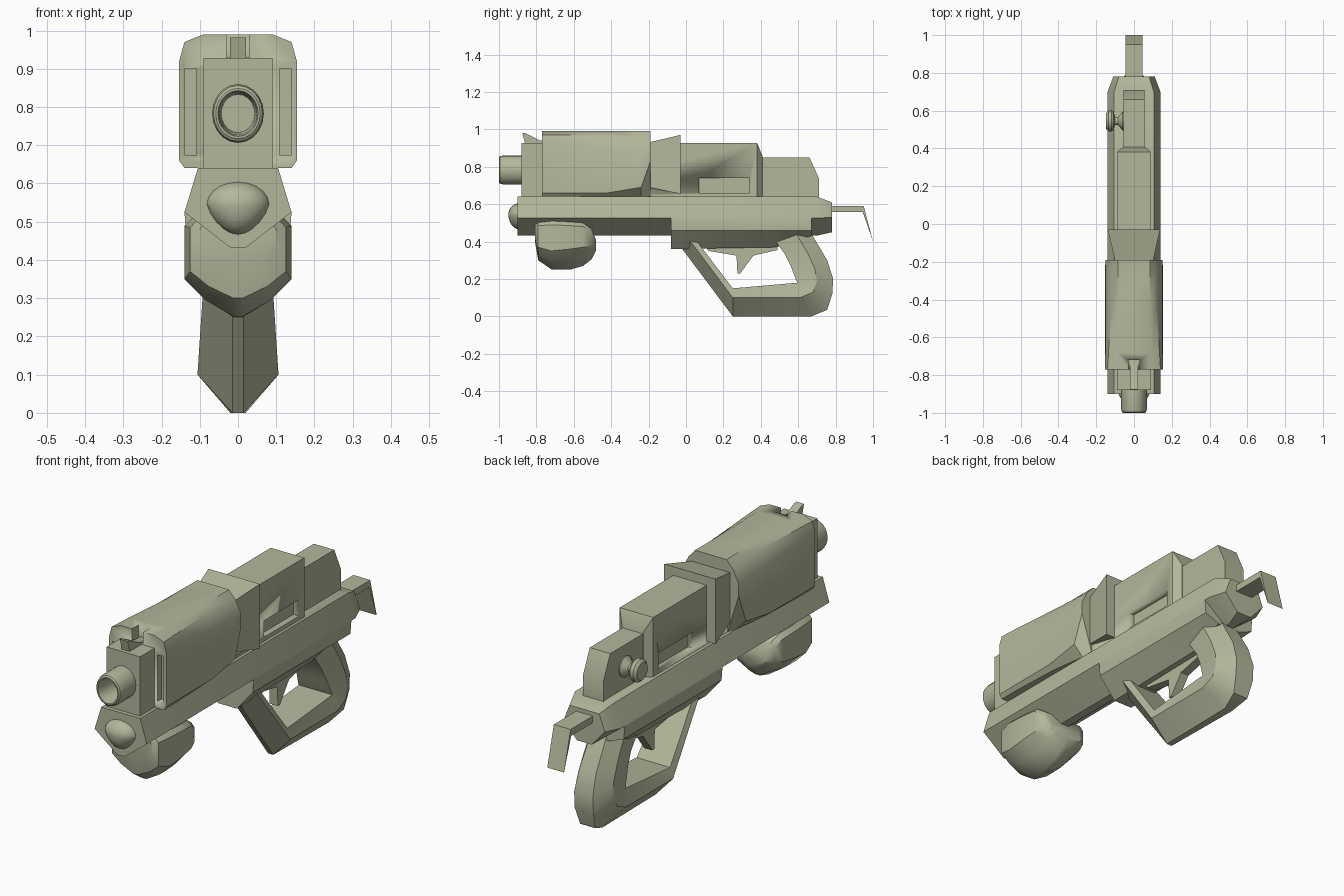
import bpy, bmesh
from math import sin, cos, pi, radians

cube = bpy.data.objects.get("Cube")
if cube:
    bpy.data.objects.remove(cube, do_unlink=True)

olive = bpy.data.materials.new("pale olive")
olive.use_nodes = True
olive.diffuse_color = (0.46, 0.47, 0.33, 1)
olive.node_tree.nodes["Principled BSDF"].inputs["Base Color"].default_value = olive.diffuse_color


def loft(name, rings, smooth=30):
    """Skin a list of equal-length 3D rings and cap both ends."""
    bm = bmesh.new()
    rows = [[bm.verts.new(p) for p in ring] for ring in rings]
    n = len(rows[0])
    for a, b in zip(rows, rows[1:]):
        for i in range(n):
            j = (i + 1) % n
            bm.faces.new((a[i], a[j], b[j], b[i]))
    bm.faces.new(rows[0])
    bm.faces.new(rows[-1])
    bmesh.ops.recalc_face_normals(bm, faces=bm.faces)
    mesh = bpy.data.meshes.new(name)
    bm.to_mesh(mesh)
    bm.free()
    mesh.materials.append(olive)
    obj = bpy.data.objects.new(name, mesh)
    bpy.context.collection.objects.link(obj)
    bpy.ops.object.select_all(action='DESELECT')
    obj.select_set(True)
    bpy.context.view_layer.objects.active = obj
    bpy.ops.object.shade_smooth_by_angle(angle=radians(smooth))
    return obj


def mirrored(half):
    """Close a right-hand half ring of 3D points across x = 0."""
    return half + [(-x, y, z) for x, y, z in reversed(half)]


def section(y, *half):
    """Symmetric cross-section at y from (x, z) points, top to bottom."""
    return mirrored([(x, y, z) for x, z in half])


def side_plate(name, half_width, profile):
    """Extrude a (y, z) profile across the model."""
    return loft(name, [[(x, y, z) for y, z in profile] for x in (-half_width, half_width)])


def box(name, x0, x1, y0, y1, z0, z1):
    return loft(name, [[(x0, y, z0), (x1, y, z0), (x1, y, z1), (x0, y, z1)] for y in (y0, y1)])


def cut(target, cutter):
    cutter.hide_render = True
    cutter.hide_viewport = True
    mod = target.modifiers.new("recess", 'BOOLEAN')
    mod.operation = 'DIFFERENCE'
    mod.object = cutter


def turned(name, centre, axis, steps, sides=20, squash=1.0):
    """Lathe (offset, radius) steps along the x or y axis."""
    cx, cy, cz = centre
    rings = []
    for d, r in steps:
        ring = []
        for i in range(sides):
            a = 2 * pi * i / sides
            u, v = r * squash * cos(a), r * sin(a)
            ring.append((cx + d, cy + u, cz + v) if axis == 'x' else (cx + u, cy + d, cz + v))
        rings.append(ring)
    return loft(name, rings)


# Lower rail: full-length keel, tapered at the back
rail = [(0.105, 0.64), (0.14, 0.525), (0.02, 0.432)]
loft("lower_rail", [section(-0.9, *rail), section(0.7, *rail),
                    section(0.78, (0.08, 0.61), (0.11, 0.53), (0.04, 0.45))])

# Deeper housing above the trigger
loft("trigger_housing", [
    section(-0.08, (0.13, 0.55), (0.14, 0.525), (0.135, 0.46), (0.05, 0.36)),
    section(0.48, (0.13, 0.55), (0.14, 0.525), (0.135, 0.46), (0.05, 0.37)),
    section(0.67, (0.13, 0.55), (0.14, 0.525), (0.135, 0.46), (0.06, 0.43))])

# Receiver with a slot on each side
receiver = loft("receiver", [
    section(y, (w, top), (w, 0.63))
    for y, w, top in ((-0.88, 0.09, 0.928), (0.38, 0.09, 0.928), (0.408, 0.058, 0.86))])
for side in (-1, 1):
    xs = sorted((side * 0.06, side * 0.2))
    cut(receiver, box("slot_cutter", *xs, 0.07, 0.34, 0.66, 0.74))

# Rear block
side_plate("rear_block", 0.055, [(0.39, 0.63), (0.39, 0.85), (0.66, 0.85), (0.71, 0.74), (0.71, 0.63)])

# Front shroud with a sight notch and two front recesses
shroud = loft("shroud", [
    section(-0.77, (0.09, 0.99), (0.14, 0.97), (0.154, 0.92), (0.154, 0.66), (0.14, 0.64)),
    section(-0.68, (0.09, 0.99), (0.135, 0.97), (0.152, 0.92), (0.154, 0.66), (0.14, 0.64)),
    section(-0.42, (0.085, 0.99), (0.12, 0.965), (0.15, 0.90), (0.154, 0.66), (0.13, 0.64)),
    section(-0.24, (0.085, 0.99), (0.12, 0.955), (0.15, 0.89), (0.154, 0.69), (0.105, 0.64)),
    section(-0.19, (0.085, 0.99), (0.12, 0.95), (0.15, 0.89), (0.15, 0.83), (0.09, 0.64))])
cut(shroud, box("notch_cutter", -0.03, 0.03, -0.8, -0.72, 0.93, 1.05))
for side in (-1, 1):
    xs = sorted((side * 0.108, side * 0.14))
    cut(shroud, box("recess_cutter", *xs, -0.8, -0.74, 0.675, 0.9))

# Flared collar behind the shroud
loft("collar", [section(-0.2, (0.1, 0.93), (0.1, 0.69)),
                section(-0.03, (0.138, 0.97), (0.138, 0.655))], smooth=10)

# Barrel with an open bore
turned("barrel", (0, 0, 0.783), 'y',
       [(-0.87, 0.077), (-0.98, 0.077), (-0.995, 0.073), (-1.0, 0.066),
        (-1.0, 0.06), (-0.985, 0.056), (-0.89, 0.05)], squash=0.88)

# Front sight
side_plate("front_sight", 0.021, [(-0.86, 0.92), (-0.875, 0.982), (-0.855, 0.978),
                                  (-0.78, 0.94), (-0.72, 0.935), (-0.72, 0.92)])

# Rounded nose, pinched toward its lower tip
nose = []
for k in range(7):
    a = pi / 2 * k / 6.3
    ring = []
    for i in range(20):
        t = 2 * pi * i / 20
        z = sin(t)
        pinch = 1.0 if z > 0 else 1 + 0.25 * z
        ring.append((0.083 * cos(t) * pinch * cos(a), -0.89 - 0.06 * sin(a),
                     0.545 + (0.06 if z > 0 else 0.08) * z * cos(a)))
    nose.append(ring)
loft("nose_bulb", nose)

# Fore grip: keeled pod under the rail, cut back at its upper rear
pod = []
for y, w, top, low, keel in ((-0.808, 0.10, 0.50, 0.42, 0.40), (-0.79, 0.125, 0.505, 0.37, 0.30),
                             (-0.72, 0.14, 0.51, 0.35, 0.252), (-0.62, 0.14, 0.505, 0.36, 0.25),
                             (-0.55, 0.135, 0.50, 0.37, 0.27), (-0.505, 0.12, 0.47, 0.38, 0.305),
                             (-0.482, 0.09, 0.41, 0.38, 0.35)):
    pod.append(section(y, (w * 0.85, top), (w, top - 0.02), (w, low),
                       (w * 0.62, low * 0.45 + keel * 0.55), (0.012, keel)))
loft("fore_grip", pod, smooth=35)

# Grip and guard loop: (inner, side, outer) edge positions as (x, y, z)
loft("grip_and_guard", [mirrored(s) for s in (
    [(0.075, 0.045, 0.42), (0.085, 0.01, 0.42), (0.015, -0.05, 0.40)],
    [(0.09, 0.25, 0.15), (0.106, 0.25, 0.10), (0.014, 0.25, 0.0)],
    [(0.09, 0.595, 0.18), (0.106, 0.61, 0.10), (0.02, 0.67, 0.0)],
    [(0.09, 0.59, 0.19), (0.104, 0.68, 0.13), (0.04, 0.755, 0.035)],
    [(0.085, 0.575, 0.23), (0.10, 0.70, 0.19), (0.05, 0.782, 0.12)],
    [(0.08, 0.56, 0.27), (0.095, 0.69, 0.25), (0.05, 0.787, 0.20)],
    [(0.075, 0.53, 0.33), (0.09, 0.65, 0.34), (0.045, 0.755, 0.30)],
    [(0.075, 0.48, 0.40), (0.085, 0.59, 0.44), (0.04, 0.66, 0.46)])], smooth=35)

# Trigger
side_plate("trigger", 0.022, [(0.1, 0.38), (0.12, 0.35), (0.27, 0.325), (0.275, 0.23), (0.29, 0.23),
                              (0.36, 0.325), (0.49, 0.355), (0.49, 0.38)])

# Side knob, on the right only
turned("side_knob", (0, 0.545, 0.745), 'x',
       [(-0.05, 0.05), (-0.06, 0.05), (-0.085, 0.022), (-0.1, 0.022), (-0.108, 0.048),
        (-0.118, 0.055), (-0.135, 0.055), (-0.147, 0.042)], sides=14)

# Hooked tail
side_plate("tail_hook", 0.045, [(0.74, 0.59), (0.95, 0.59), (1.0, 0.4), (0.945, 0.557), (0.74, 0.557)])
